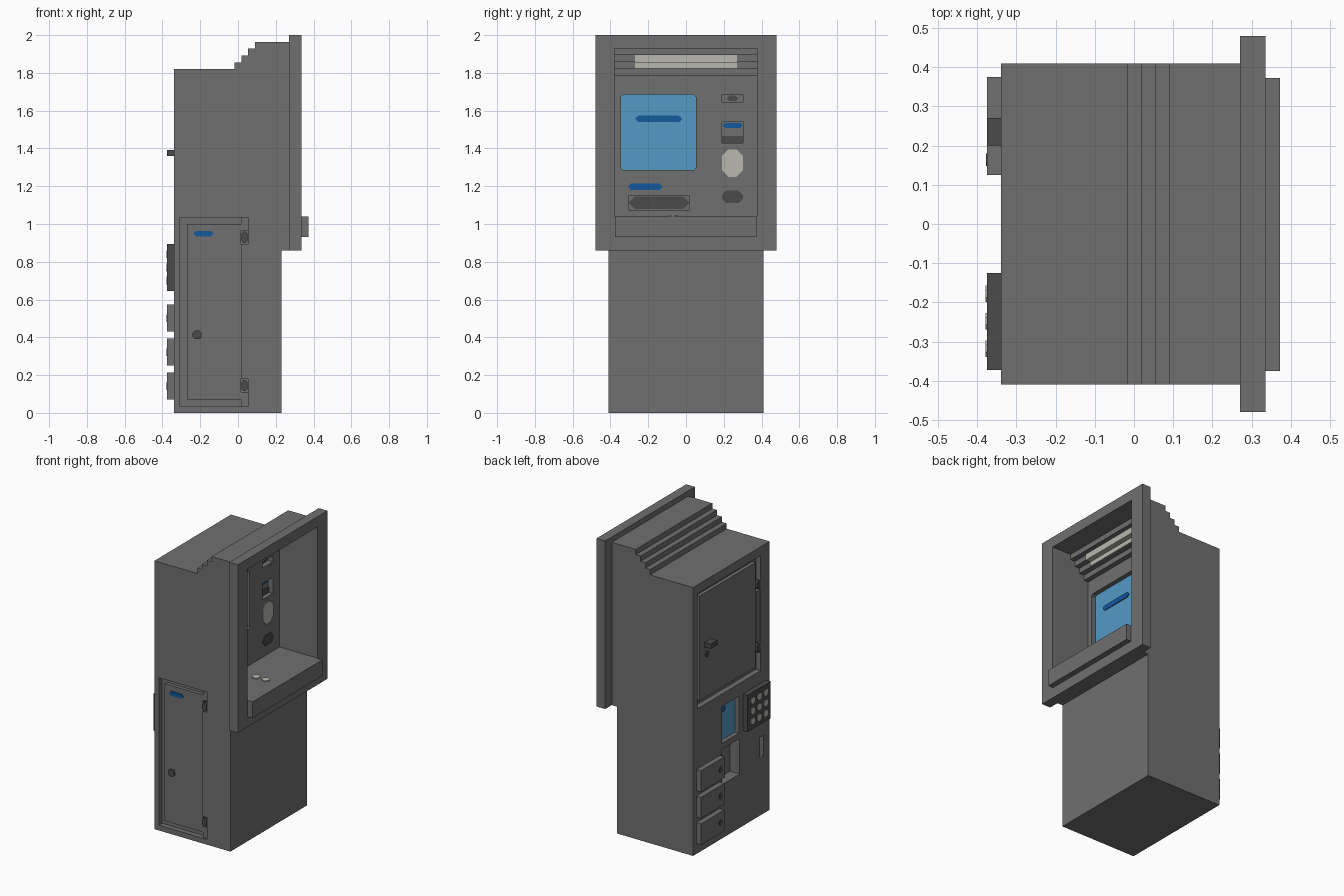
import bpy
import bmesh

cube = bpy.data.objects.get("Cube")
if cube:
    bpy.data.objects.remove(cube, do_unlink=True)


def material(name, r, g, b):
    m = bpy.data.materials.new(name)
    m.use_nodes = True
    m.diffuse_color = (r, g, b, 1)
    m.node_tree.nodes["Principled BSDF"].inputs["Base Color"].default_value = (r, g, b, 1)
    return m


GREY = material("casing grey", 0.16, 0.16, 0.16)
DARK = material("dark grey", 0.07, 0.07, 0.07)
PALE = material("pale grey", 0.48, 0.48, 0.43)
SKY = material("screen blue", 0.09, 0.32, 0.56)
BLUE = material("deep blue", 0.006, 0.10, 0.34)


def prism(name, axis, lo, hi, outline, mat=GREY):
    """Extrude a 2D outline along an axis; the outline uses the other two axes in order."""
    bm = bmesh.new()
    i = "xyz".index(axis)
    ring = []
    for u, v in outline:
        co = [u, v]
        co.insert(i, lo)
        ring.append(bm.verts.new(co))
    face = bm.faces.new(ring)
    new = bmesh.ops.extrude_face_region(bm, geom=[face])["geom"]
    for vert in new:
        if isinstance(vert, bmesh.types.BMVert):
            vert.co[i] = hi
    bmesh.ops.recalc_face_normals(bm, faces=bm.faces)
    mesh = bpy.data.meshes.new(name)
    bm.to_mesh(mesh)
    bm.free()
    mesh.materials.append(mat)
    obj = bpy.data.objects.new(name, mesh)
    bpy.context.collection.objects.link(obj)
    return obj


def rect(u0, u1, v0, v1, c=0):
    """Rectangle outline, with corners cut by c."""
    if not c:
        return [(u0, v0), (u1, v0), (u1, v1), (u0, v1)]
    return [(u0 + c, v0), (u1 - c, v0), (u1, v0 + c), (u1, v1 - c),
            (u1 - c, v1), (u0 + c, v1), (u0, v1 - c), (u0, v0 + c)]


def cut(target, axis, lo, hi, outline):
    cutter = prism("cutter", axis, lo, hi, outline)
    cutter.hide_render = True
    mod = target.modifiers.new("cut", "BOOLEAN")
    mod.operation = "DIFFERENCE"
    mod.solver = "EXACT"
    mod.object = cutter
    bpy.context.view_layer.objects.active = target
    bpy.ops.object.modifier_apply(modifier=mod.name)
    bpy.data.objects.remove(cutter, do_unlink=True)


STEP = 0.036
BACK, FRONT, WALL = -0.34, 0.335, 0.05   # rear face, bezel face, control panel

# Cabinet with stepped roof
side = [(BACK, 0), (0.23, 0), (0.23, 0.86), (0.27, 0.86), (0.27, 1.964)]
for k in range(4):
    side += [(0.09 - k * STEP, 1.964 - k * STEP), (0.09 - k * STEP, 1.964 - (k + 1) * STEP)]
side.append((BACK, 1.82))
cabinet = prism("cabinet", "y", -0.41, 0.41, side)
bezel = prism("bezel", "x", 0.27, FRONT, rect(-0.48, 0.48, 0.86, 2.0))

# Customer alcove with stepped ceiling
alcove = [(WALL, 1.04), (0.5, 1.04), (0.5, 1.93)]
for k in range(4):
    alcove += [(0.192 - k * STEP, 1.93 - k * STEP), (0.192 - k * STEP, 1.93 - (k + 1) * STEP)]
alcove.append((WALL, 1.93 - 4 * STEP))
for part in (cabinet, bezel):
    cut(part, "y", -0.378, 0.375, alcove)
prism("shelf", "x", FRONT, 0.372, rect(-0.375, 0.372, 0.93, 1.04))

# Lamp wrapping two ceiling steps
e = 0.006
xa, xb, za = 0.192 - 2 * STEP, 0.192 - STEP, 1.93 - 3 * STEP
prism("ceiling_lamp", "y", -0.27, 0.27,
      [(xa, za), (xa + e, za), (xa + e, za + STEP - e), (xb + e, za + STEP - e),
       (xb + e, za + 2 * STEP), (xb, za + 2 * STEP), (xb, za + STEP), (xa, za + STEP)], PALE)

# Control panel recesses
FLOOR = WALL - STEP
screen = rect(-0.345, 0.052, 1.285, 1.685, 0.012)
for outline in (screen, rect(-0.305, 0.018, 1.075, 1.15),
                rect(0.19, 0.302, 1.43, 1.54), rect(0.19, 0.302, 1.645, 1.685)):
    cut(cabinet, "x", FLOOR, WALL + 0.02, outline)

# Control panel plates: name, base plane, outline, colour
for name, x, outline, mat in (
        ("screen", FLOOR, screen, SKY),
        ("screen_banner", FLOOR + 0.006, rect(-0.267, -0.022, 1.54, 1.574, 0.015), BLUE),
        ("cash_label", WALL, rect(-0.305, -0.128, 1.18, 1.214, 0.012), BLUE),
        ("cash_slot", FLOOR, rect(-0.303, 0.016, 1.08, 1.145, 0.03), DARK),
        ("receipt_slot", FLOOR, rect(0.217, 0.275, 1.65, 1.68, 0.014), DARK),
        ("card_label", FLOOR, rect(0.195, 0.297, 1.507, 1.536, 0.012), BLUE),
        ("card_slot", FLOOR, rect(0.19, 0.302, 1.43, 1.466), DARK),
        ("reader_pad", WALL, rect(0.19, 0.302, 1.25, 1.395, 0.035), PALE),
        ("scanner_window", WALL, rect(0.19, 0.302, 1.11, 1.178, 0.025), DARK)):
    prism(name, "x", x, x + 0.006, outline, mat)

# Shelf keys
for x in (0.185, 0.256):
    prism("shelf_key", "z", 1.04, 1.047, rect(x - 0.024, x + 0.024, -0.093, -0.043, 0.014), PALE)

# Side service door
Y = -0.41
cut(cabinet, "y", Y - 0.05, Y + STEP, rect(-0.307, 0.053, 0.035, 1.035))
prism("side_door", "y", Y + 0.012, Y + STEP, rect(-0.271, 0.017, 0.07, 1.0))
prism("side_hinge_bar", "y", Y + 0.004, Y + STEP, rect(0.017, 0.053, 0.18, 0.895))
for z in (0.145, 0.93):
    prism("side_hinge", "y", Y, Y + STEP, rect(0.018, 0.05, z - 0.03, z + 0.03, 0.012), DARK)
for z0, z1 in ((0.035, 0.11), (0.965, 1.035)):
    prism("side_hinge_end", "y", Y + 0.012, Y + STEP, rect(0.017, 0.053, z0, z1))
prism("side_door_label", "y", Y + 0.006, Y + 0.012, rect(-0.235, -0.13, 0.935, 0.963, 0.012), BLUE)
prism("side_door_lock", "y", Y, Y + 0.012, rect(-0.24, -0.193, 0.39, 0.435, 0.012), DARK)

# Rear service door
cut(cabinet, "x", BACK - 0.05, BACK + STEP, rect(-0.315, 0.36, 0.98, 1.76))
prism("rear_door", "x", BACK + 0.012, BACK + STEP, rect(-0.278, 0.323, 1.015, 1.725))
prism("rear_hinge_bar", "x", BACK + 0.004, BACK + STEP, rect(-0.314, -0.278, 1.18, 1.53))
for z in (1.14, 1.57):
    prism("rear_hinge", "x", BACK, BACK + STEP, rect(-0.312, -0.28, z - 0.03, z + 0.03, 0.012), DARK)
prism("rear_door_handle", "x", -0.375, BACK + 0.012, rect(0.2, 0.27, 1.36, 1.392), DARK)
prism("rear_door_lock", "x", BACK + 0.003, BACK + 0.012, rect(0.235, 0.265, 1.29, 1.325, 0.01), DARK)

# Rear operator screen, dispensing tray and slot
cut(cabinet, "x", BACK - 0.05, BACK + STEP, rect(-0.08, 0.1, 0.645, 0.895))
cut(cabinet, "x", BACK - 0.05, BACK + 2 * STEP, rect(-0.09, 0.1, 0.365, 0.605))
cut(cabinet, "x", BACK - 0.05, BACK + STEP, rect(-0.345, -0.308, 0.39, 0.53))
FLOOR = BACK + STEP
prism("operator_screen", "x", FLOOR - 0.006, FLOOR, rect(-0.08, 0.1, 0.645, 0.895), SKY)
prism("operator_screen_mark", "x", FLOOR - 0.012, FLOOR - 0.006,
      rect(0.03, 0.085, 0.835, 0.875, 0.012), BLUE)
prism("rear_slot_strip", "x", FLOOR - 0.006, FLOOR, rect(-0.345, -0.308, 0.39, 0.53))

# Rear keypad
prism("keypad", "x", -0.375, BACK, rect(-0.372, -0.125, 0.645, 0.895), DARK)
for row in range(3):
    for col in range(3):
        y, z = -0.178 - col * 0.07, 0.7 + row * 0.07
        prism("keypad_key", "x", -0.379, -0.375, rect(y - 0.021, y + 0.021, z - 0.021, z + 0.021, 0.012), PALE)

# Rear cash drawers
for z in (0.07, 0.25, 0.43):
    prism("drawer", "x", -0.375, BACK, rect(0.125, 0.375, z, z + 0.143))
    prism("drawer_lock", "x", -0.378, -0.375, rect(0.148, 0.18, z + 0.052, z + 0.092, 0.01), DARK)
